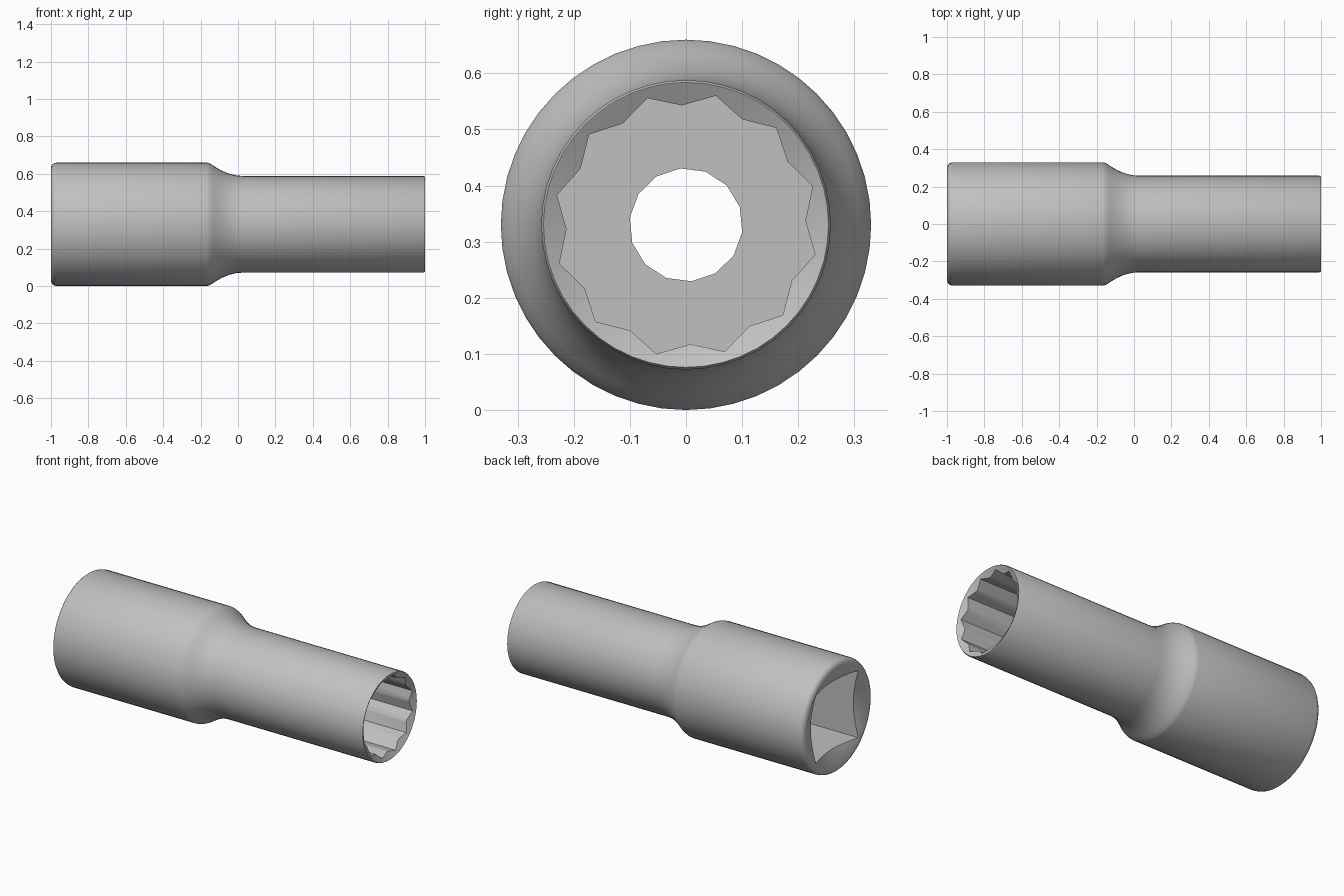
import bpy
import bmesh
from math import cos, sin, pi, radians

cube = bpy.data.objects.get("Cube")
if cube:
    bpy.data.objects.remove(cube, do_unlink=True)

AXIS_Z = 0.33

steel = bpy.data.materials.new("satin steel grey")
steel.use_nodes = True
grey = (0.53, 0.53, 0.53, 1)
steel.diffuse_color = grey
steel.node_tree.nodes["Principled BSDF"].inputs["Base Color"].default_value = grey


def ring(sides, radius, start=0.0, inner=None):
    """Points (y, z) around the axis; odd points use the inner radius if given."""
    points = []
    for i in range(sides):
        r = inner if inner and i % 2 else radius
        a = radians(start) + 2 * pi * i / sides
        points.append((r * cos(a), r * sin(a)))
    return points


def loft(name, sections):
    """Closed solid through a list of (x, ring points) sections along x."""
    bm = bmesh.new()
    rings = [[bm.verts.new((x, y, z + AXIS_Z)) for y, z in pts] for x, pts in sections]
    n = len(rings[0])
    for a, b in zip(rings, rings[1:]):
        for i in range(n):
            j = (i + 1) % n
            bm.faces.new((a[i], a[j], b[j], b[i]))
    bm.faces.new(rings[0])
    bm.faces.new(rings[-1])
    bmesh.ops.recalc_face_normals(bm, faces=bm.faces)
    mesh = bpy.data.meshes.new(name)
    bm.to_mesh(mesh)
    bm.free()
    mesh.materials.append(steel)
    obj = bpy.data.objects.new(name, mesh)
    bpy.context.collection.objects.link(obj)
    return obj


# Turned outer body: rounded drive end, flared shoulder, slim nose
profile = [(-1, 0.305), (-0.994, 0.318), (-0.985, 0.326), (-0.97, 0.33),
           (-0.165, 0.33), (-0.15, 0.325), (-0.125, 0.309), (-0.09, 0.288),
           (-0.05, 0.271), (-0.01, 0.261), (0.03, 0.258),
           (0.993, 0.258), (1, 0.254)]
body = loft("socket_body", [(x, ring(48, r)) for x, r in profile])

# Cutters: end countersinks, square drive, twelve-point recess, through bore
cutters = [
    loft("drive_countersink", [(-1.02, ring(48, 0.345)), (-0.9, ring(48, 0.045))]),
    loft("nose_countersink", [(1.02, ring(48, 0.288)), (0.9, ring(48, 0.08))]),
    loft("square_drive", [(x, ring(4, 0.283, 45)) for x in (-1.1, -0.5)]),
    loft("twelve_point_recess", [(x, ring(24, 0.236, 17, 0.213)) for x in (0.1, 1.1)]),
    loft("through_bore", [(x, ring(14, 0.101, 95.5)) for x in (-0.8, 0.4)]),
]

bpy.ops.object.select_all(action='DESELECT')
bpy.context.view_layer.objects.active = body
body.select_set(True)
for cutter in cutters:
    cutter.hide_render = True
    mod = body.modifiers.new(cutter.name, 'BOOLEAN')
    mod.operation = 'DIFFERENCE'
    mod.solver = 'EXACT'
    mod.object = cutter
    bpy.ops.object.modifier_apply(modifier=mod.name)
    bpy.data.objects.remove(cutter, do_unlink=True)

bpy.ops.object.shade_smooth_by_angle(angle=radians(30))
